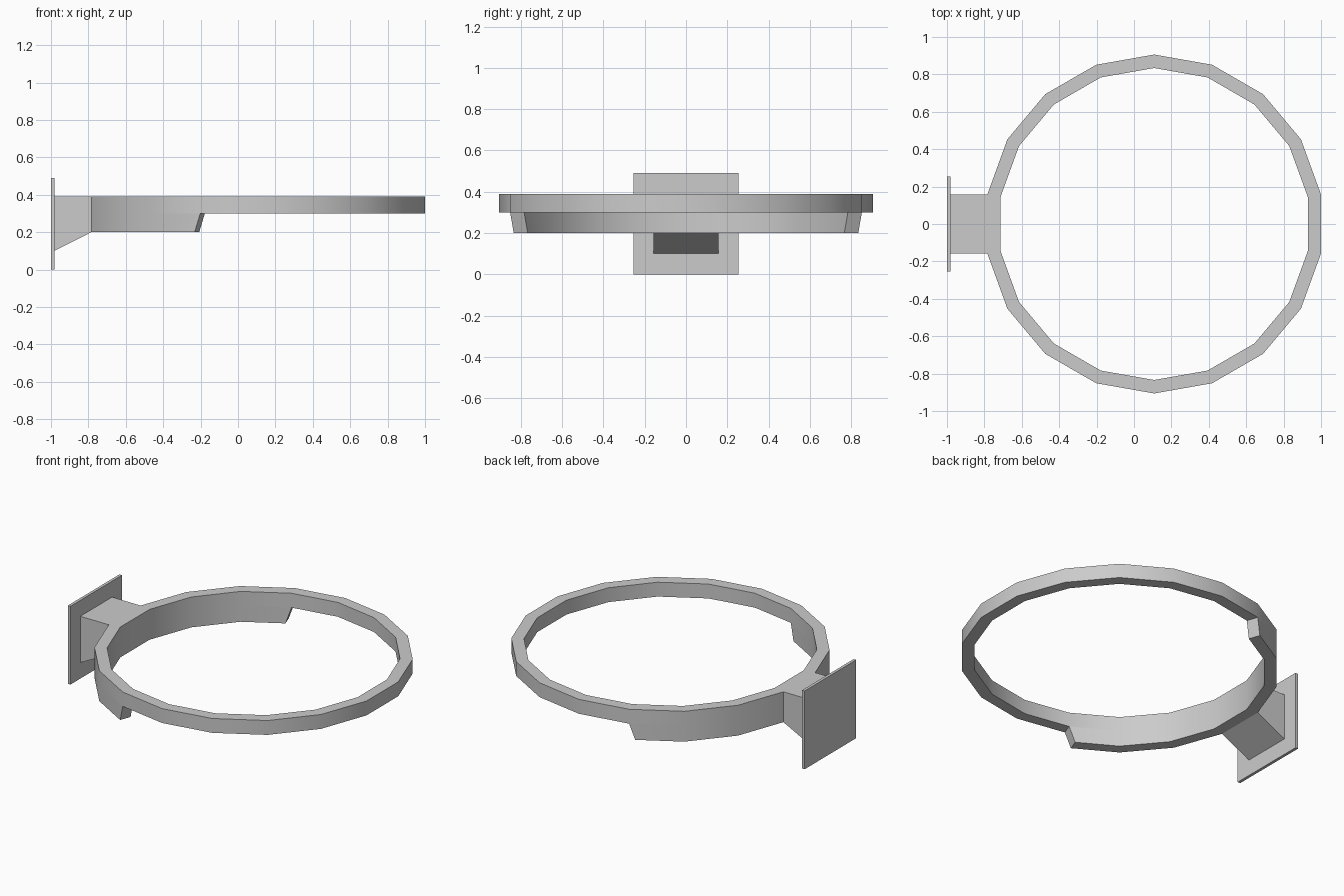
import bpy, bmesh
from math import radians, cos, sin
from mathutils import Vector

if "Cube" in bpy.data.objects:
    bpy.data.objects.remove(bpy.data.objects["Cube"])

R_OUT, R_IN, SIDES = 0.906, 0.834, 18
CX = 1 - R_OUT * cos(radians(10))
Z_TOP, Z_MID, Z_LOW = 0.39, 0.30, 0.20


def finish(name, bm):
    bmesh.ops.recalc_face_normals(bm, faces=bm.faces)
    me = bpy.data.meshes.new(name)
    bm.to_mesh(me)
    bm.free()
    ob = bpy.data.objects.new(name, me)
    bpy.context.collection.objects.link(ob)
    return ob


def extrude(bm, faces):
    out = bmesh.ops.extrude_face_region(bm, geom=faces)["geom"]
    return [g for g in out if isinstance(g, bmesh.types.BMVert)]


# Hoop: 18-sided ring with a rectangular section
bm = bmesh.new()
section = [(R_OUT, Z_MID), (R_OUT, Z_TOP), (R_IN, Z_TOP), (R_IN, Z_MID)]
rings = []
for i in range(SIDES):
    a = radians(10 + 20 * i)
    rings.append([bm.verts.new((CX + r * cos(a), r * sin(a), z)) for r, z in section])
for i in range(SIDES):
    p, q = rings[i], rings[(i + 1) % SIDES]
    for k in range(4):
        n = (k + 1) % 4
        bm.faces.new((p[k], q[k], q[n], p[n]))
bm.normal_update()

# Deeper rear part of the hoop, with slanted ends
under = [f for f in bm.faces
         if all(abs(v.co.z - Z_MID) < 1e-4 and v.co.x < -0.15 for v in f.verts)]
step = Vector((cos(radians(130)) - cos(radians(110)), sin(radians(130)) - sin(radians(110)), 0))
for v in extrude(bm, under):
    v.co.z = Z_LOW
    if v.co.x > -0.3:
        side = 1 if v.co.y > 0 else -1
        v.co += Vector((step.x, step.y * side, 0)) * 0.1

# Flared neck grown from the rear face of the hoop
x_back = CX - R_OUT * cos(radians(10))
rear = [f for f in bm.faces if all(abs(v.co.x - x_back) < 1e-4 for v in f.verts)]
for v in extrude(bm, rear):
    v.co.x = -0.983
    if v.co.z < Z_LOW + 0.01:
        v.co.z = 0.10
hoop = finish("hoop_with_neck", bm)
bpy.context.view_layer.objects.active = hoop
hoop.select_set(True)
bpy.ops.object.shade_smooth_by_angle(angle=radians(30))

# Mounting plate
bm = bmesh.new()
bmesh.ops.create_cube(bm, size=1)
bmesh.ops.scale(bm, vec=(0.018, 0.51, 0.49), verts=bm.verts)
bmesh.ops.translate(bm, vec=(-0.991, 0, 0.245), verts=bm.verts)
finish("mounting_plate", bm)
